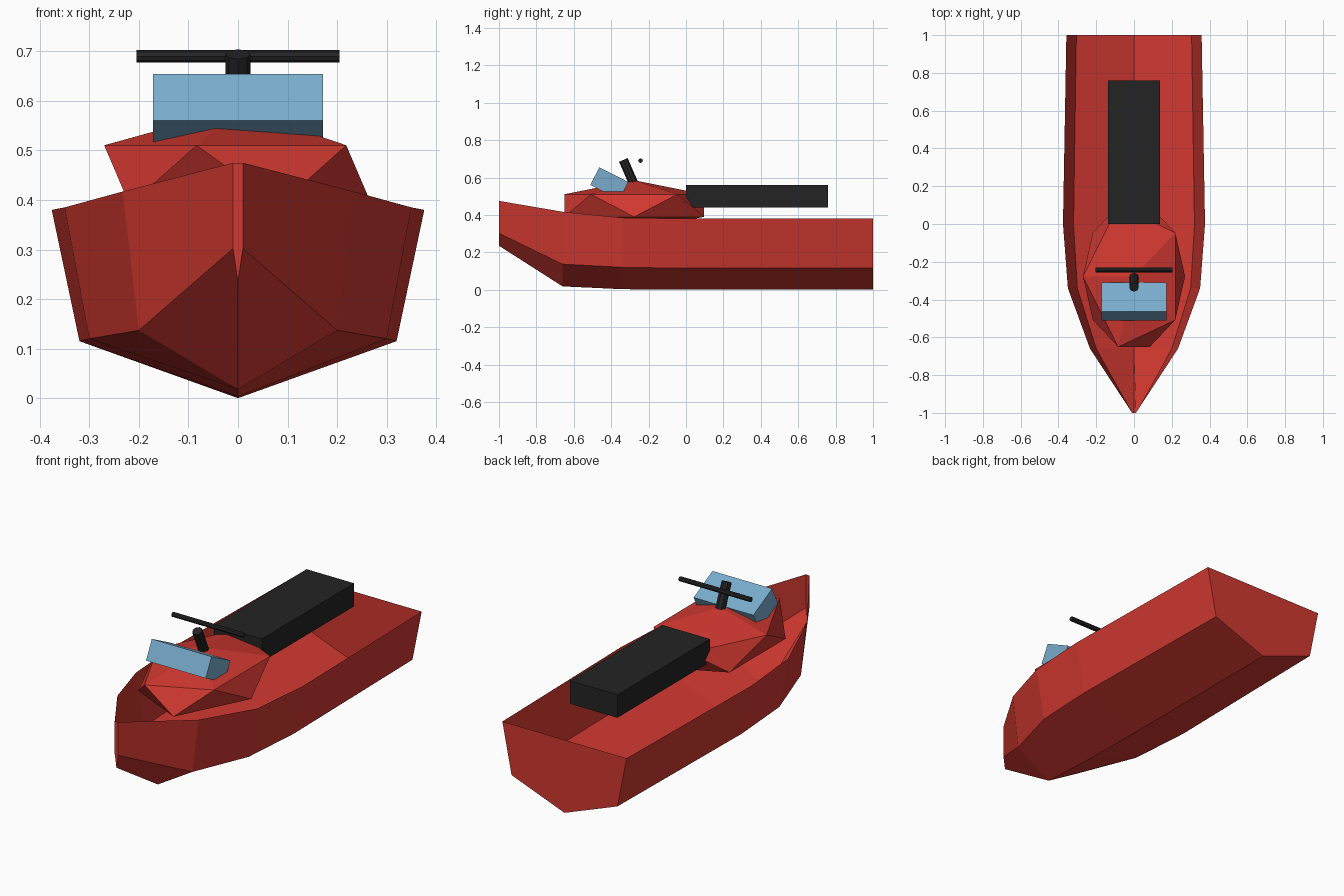
import bpy, bmesh, math
from mathutils import Vector

cube = bpy.data.objects.get("Cube")
if cube:
    bpy.data.objects.remove(cube, do_unlink=True)


def material(name, rgb):
    m = bpy.data.materials.new(name)
    m.use_nodes = True
    m.diffuse_color = (*rgb, 1)
    bsdf = next(n for n in m.node_tree.nodes if n.type == 'BSDF_PRINCIPLED')
    bsdf.inputs["Base Color"].default_value = (*rgb, 1)
    return m


RED = material("red paint", (0.64, 0.04, 0.03))
BLUE = material("blue glass", (0.19, 0.41, 0.60))
BLACK = material("black rubber", (0.017, 0.017, 0.017))


def finish(name, mat):
    ob = bpy.context.object
    ob.name = ob.data.name = name
    ob.data.materials.append(mat)
    return ob


def box(name, mat, loc, size, tilt=0):
    bpy.ops.mesh.primitive_cube_add(size=1, location=loc, rotation=(tilt, 0, 0))
    bpy.context.object.scale = size
    return finish(name, mat)


def rod(name, mat, a, b, radius, sides=8):
    a, b = Vector(a), Vector(b)
    turn = (b - a).to_track_quat('Z', 'Y').to_euler()
    bpy.ops.mesh.primitive_cylinder_add(vertices=sides, radius=radius, depth=(b - a).length,
                                        location=(a + b) / 2, rotation=turn)
    return finish(name, mat)


# Hull: open shell lofted through stations
# (y, gunwale half width, gunwale z, chine half width, chine z, keel z)
stations = [
    (1.0, 0.358, 0.38, 0.305, 0.115, 0.0),
    (0.0, 0.376, 0.38, 0.32, 0.115, 0.0),
    (-0.34, 0.35, 0.385, 0.30, 0.12, 0.003),
    (-0.66, 0.233, 0.417, 0.20, 0.137, 0.018),
    (-1.0, 0.01, 0.475, 0.01, 0.302, 0.235),
]
bm = bmesh.new()
rings = []
for y, gx, gz, cx, cz, kz in stations:
    section = [(-gx, gz), (-cx, cz), (0, kz), (cx, cz), (gx, gz)]
    rings.append([bm.verts.new((x, y, z)) for x, z in section])
for r, s in zip(rings, rings[1:]):
    for i in range(len(r) - 1):
        bm.faces.new((r[i], s[i], s[i + 1], r[i + 1]))
bm.faces.new(rings[0])           # transom
bm.faces.new(rings[-1][::-1])    # narrow stem face
mesh = bpy.data.meshes.new("hull")
bm.to_mesh(mesh)
bm.free()
mesh.materials.append(RED)
bpy.context.collection.objects.link(bpy.data.objects.new("hull", mesh))

# Front cowl: flattened icosahedron
bpy.ops.mesh.primitive_ico_sphere_add(subdivisions=1, radius=1, location=(0, -0.277, 0.45),
                                      rotation=(0, 0, math.pi))
bpy.context.object.scale = (0.302, 0.439, 0.135)
finish("cowl", RED)

# Seat and windshield
box("seat", BLACK, (0, 0.38, 0.5), (0.274, 0.76, 0.12))
box("windshield", BLUE, (0, -0.41, 0.568), (0.344, 0.174, 0.106), math.radians(-27))

# Steering column and handlebar
rod("steering_column", BLACK, (0, -0.268, 0.54), (0, -0.335, 0.694), 0.025)
rod("handlebar", BLACK, (-0.205, -0.243, 0.69), (0.205, -0.243, 0.69), 0.0125)
